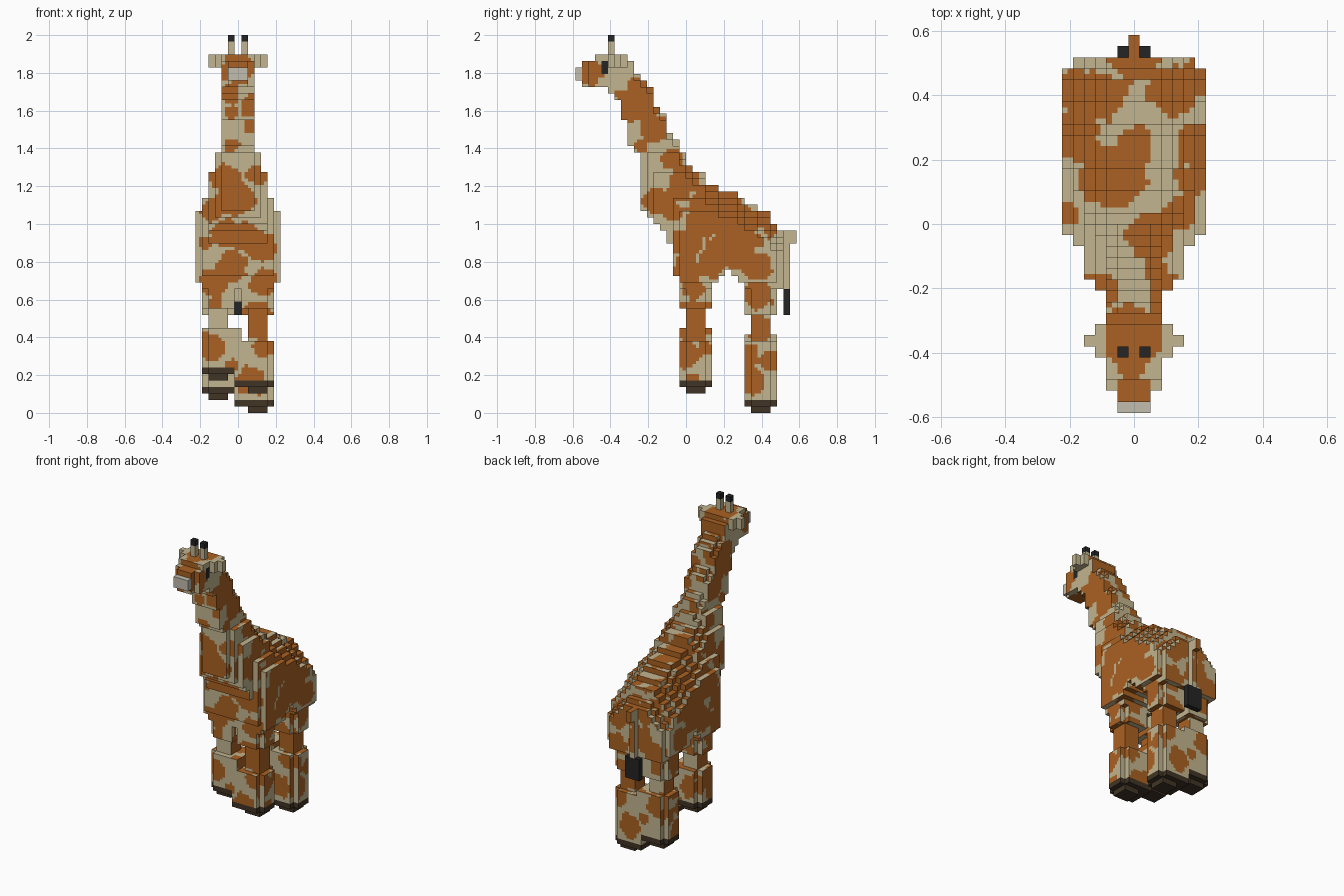
import bpy, bmesh
from mathutils import Vector, noise

V = 2 / 58  # edge of one block

old = bpy.data.objects.get("Cube")
if old:
    bpy.data.objects.remove(old)


def material(name, colour):
    m = bpy.data.materials.new(name)
    m.use_nodes = True
    rgba = (*colour, 1)
    m.diffuse_color = rgba
    m.node_tree.nodes["Principled BSDF"].inputs["Base Color"].default_value = rgba
    return m


cream = material("cream", (.54, .46, .275))
orange = material("orange_brown", (.40, .12, .016))
hoof_brown = material("hoof_brown", (.052, .034, .018))
black = material("black", (.018, .018, .019))
grey = material("muzzle_grey", (.55, .51, .43))

# Coat patches (two coordinates and a radius, in blocks), by facing axis
SIDE = [(-15, 52.5, 2), (-7, 48, 3), (-9, 46, 1.5), (-5, 43.5, 2), (-7, 41, 1),
        (-2, 39, 1.5), (0, 36, 2), (-4.5, 32.5, 2), (-1, 34, 1.5), (-2, 31, 1.5),
        (5, 31, 4), (2, 29, 2), (8, 29, 2.5), (0, 26, 2), (7, 25.5, 3),
        (12, 30, 1.5), (11, 26.5, 1), (0, 22, 2), (4, 23, 2), (11, 22.5, 2),
        (13, 28, 1), (11, 18, 2), (1, 19, 1.5), (1, 14, 3), (0, 9, 2),
        (3, 10, 1), (1, 5, 1), (11, 13, 2), (10, 5, 2), (9.5, 9, 1.5), (13, 8, 1.5)]
FRONT = [(-2, 27.5, 2), (1, 27, 2), (4, 25.5, 2), (-1, 22.5, 2.2), (-4, 20, 2),
         (4, 20, 2), (0, 33, 2.5), (-2, 36, 2), (3, 36.5, 1.5), (-4, 31, 1.5),
         (-5, 26, 1), (-3.5, 17, 1), (-1.5, 49, 1.5), (2, 47, 1.5), (-1, 46, 1),
         (2, 44, 1), (-1, 41, 1), (0, 53, 2.4), (3, 14, 2.5), (-4, 10, 2),
         (4, 10, 1.5), (2, 5, 2), (-1, 7, 1)]
TOP = [(-5, 12, 1.7), (5.5, 13, 1.5), (0, 15, 2), (-3, 11.5, 2), (3.5, 12, 2),
       (6, 7, 2), (5.5, 4, 1.5), (-5.5, 8, 2), (-2, 4.5, 2.5), (0, 7, 1.5),
       (1.5, -1, 2), (-6, 1, 1), (4, 1, 1.5), (2, -4, 1), (-3, -6, 1.5),
       (3, -6, 1.5), (0, -10, 2.5), (0, -12, 1.5), (0, -15.5, 1.6)]


def in_patch(p, axis):
    u, v = [p[a] for a in range(3) if a != axis]
    wobble = 1.12 + .35 * noise.noise(Vector(p) * .7)
    return any((u - a) ** 2 + (v - b) ** 2 < (r * wobble) ** 2
               for a, b, r in (SIDE, FRONT, TOP)[axis])


def box(x0, x1, y0, y1, z0, z1):
    """All block positions in an inclusive range."""
    return {(x, y, z) for x in range(x0, x1 + 1)
            for y in range(y0, y1 + 1) for z in range(z0, z1 + 1)}


def mirrored(cells):
    return cells | {(-x, y, z) for x, y, z in cells}


def profile(points, k):
    """Whole-block outline position at layer k."""
    for (k0, a), (k1, b) in zip(points, points[1:]):
        if k0 <= k <= k1:
            return round(a + (b - a) * (k - k0) / (k1 - k0))
    return points[-1][1]


CHEST = [(18, -1), (20, -1), (21, -2), (25, -2), (26, -3), (27, -3), (31, -7),
         (39, -7), (40, -8), (41, -9), (44, -9), (45, -10), (47, -10), (49, -12)]
BACK = [(18, 14), (27, 14), (28, 13), (30, 12), (32, 8), (33, 7), (34, 4),
        (35, 2), (36, 2), (37, 0), (40, -2), (42, -3), (46, -5), (50, -7), (52, -9)]


def width(j, k):
    """Half width of body and neck at depth j and layer k."""
    by_layer = next(w for limit, w in ((20, 5), (31, 6), (33, 5), (37, 4), (40, 3), (99, 2))
                    if k < limit)
    by_depth = next(w for limit, w in ((-6, 2), (-5, 3), (-2, 4), (-1, 5), (14, 6), (99, 5))
                    if j < limit)
    top = max(n for n in range(18, 53) if profile(BACK, n) >= j)
    return min(by_layer, by_depth, top - k + (2 if j >= 0 else 1))


def trunk(k0, k1):
    cells = set()
    for k in range(k0, k1 + 1):
        for j in range(profile(CHEST, k), profile(BACK, k) + 1):
            if k >= 19 + max(0, 3 - abs(j - 6)):
                w = width(j, k)
                cells |= box(-w, w, j, j, k, k)
    return cells


parts = []   # name, blocks, fixed material or None for the patched coat
filled = set()


def part(name, cells, mat=None):
    cells = cells - filled
    filled.update(cells)
    parts.append((name, cells, mat))


# Head
part("eyes", mirrored(box(2, 2, -13, -13, 52, 53)), black)
part("horn_tips", mirrored(box(1, 1, -12, -12, 57, 57)), black)
part("horns", mirrored(box(1, 1, -12, -12, 55, 56)), cream)
part("muzzle", box(-1, 1, -17, -17, 51, 52), grey)
part("ears", mirrored(box(3, 3, -12, -10, 53, 54) | box(4, 4, -11, -11, 53, 54)), cream)
part("head", box(-1, 1, -16, -16, 50, 53) | box(-2, 2, -15, -12, 50, 53)
     | box(-2, 2, -12, -9, 51, 53) | box(-2, 2, -14, -10, 54, 54))

# Neck and body
part("neck", trunk(33, 52))
part("body", trunk(19, 32))

# Tail
part("tail_tuft", box(-1, 1, 15, 15, 15, 18), black)
part("tail", box(0, 0, 15, 15, 19, 27) | box(0, 0, 14, 16, 26, 27))

# Legs: side, first depth, hoof layer, top of lower block, bottom of thigh
for name, side, j, lift, top, thigh in (("front_left", 1, -1, 3, 10, 16),
                                        ("front_right", -1, -1, 5, 12, 16),
                                        ("back_left", 1, 9, 0, 10, 15),
                                        ("back_right", -1, 9, 2, 11, 15)):
    def sided(cells):
        return {(side * x, y, z) for x, y, z in cells}

    def trimmed(k0, k1):
        return box(0, 4, j, j + 4, k0, k1) | box(5, 5, j + 1, j + 3, k0, k1)

    part(name + "_hoof", sided(box(2, 4, j + 1, j + 3, lift, lift)
                               | trimmed(lift + 1, lift + 1)), hoof_brown)
    part(name + "_leg", sided(trimmed(lift + 2, top)
                              | box(2, 4, j + 1, j + 3, top, thigh)
                              | box(1, 4, j, j + 4, thigh, 18)
                              | box(5, 5, j + 1, j + 3, thigh, 18)
                              | box(0, 0, j + 1, j + 3, 17, 18)))


def build(name, cells, mat):
    """Skin the outer faces of the blocks, each cut in four for the coat."""
    bm = bmesh.new()
    verts = {}

    def vert(c):
        if c not in verts:
            x, y, z = c
            verts[c] = bm.verts.new(((x - 1) * V / 2, y * V / 2, z * V / 2))
        return verts[c]

    for cell in sorted(cells):
        for axis in range(3):
            a, b = (axis + 1) % 3, (axis + 2) % 3
            for step in (0, 1):
                beyond = list(cell)
                beyond[axis] += 2 * step - 1
                if tuple(beyond) in filled:
                    continue
                for s in (0, 1):
                    for t in (0, 1):
                        base = [2 * c for c in cell]
                        base[axis] += 2 * step
                        base[a] += s
                        base[b] += t
                        ring = []
                        for da, db in ((0, 0), (1, 0), (1, 1), (0, 1)):
                            c = base[:]
                            c[a] += da
                            c[b] += db
                            ring.append(vert(tuple(c)))
                        face = bm.faces.new(ring if step else ring[::-1])
                        if mat is None:
                            p = face.calc_center_median() / V
                            face.material_index = int(in_patch(p, axis))
    mesh = bpy.data.meshes.new(name)
    bm.to_mesh(mesh)
    bm.free()
    for m in ([mat] if mat else [cream, orange]):
        mesh.materials.append(m)
    bpy.context.collection.objects.link(bpy.data.objects.new(name, mesh))


for item in parts:
    build(*item)
